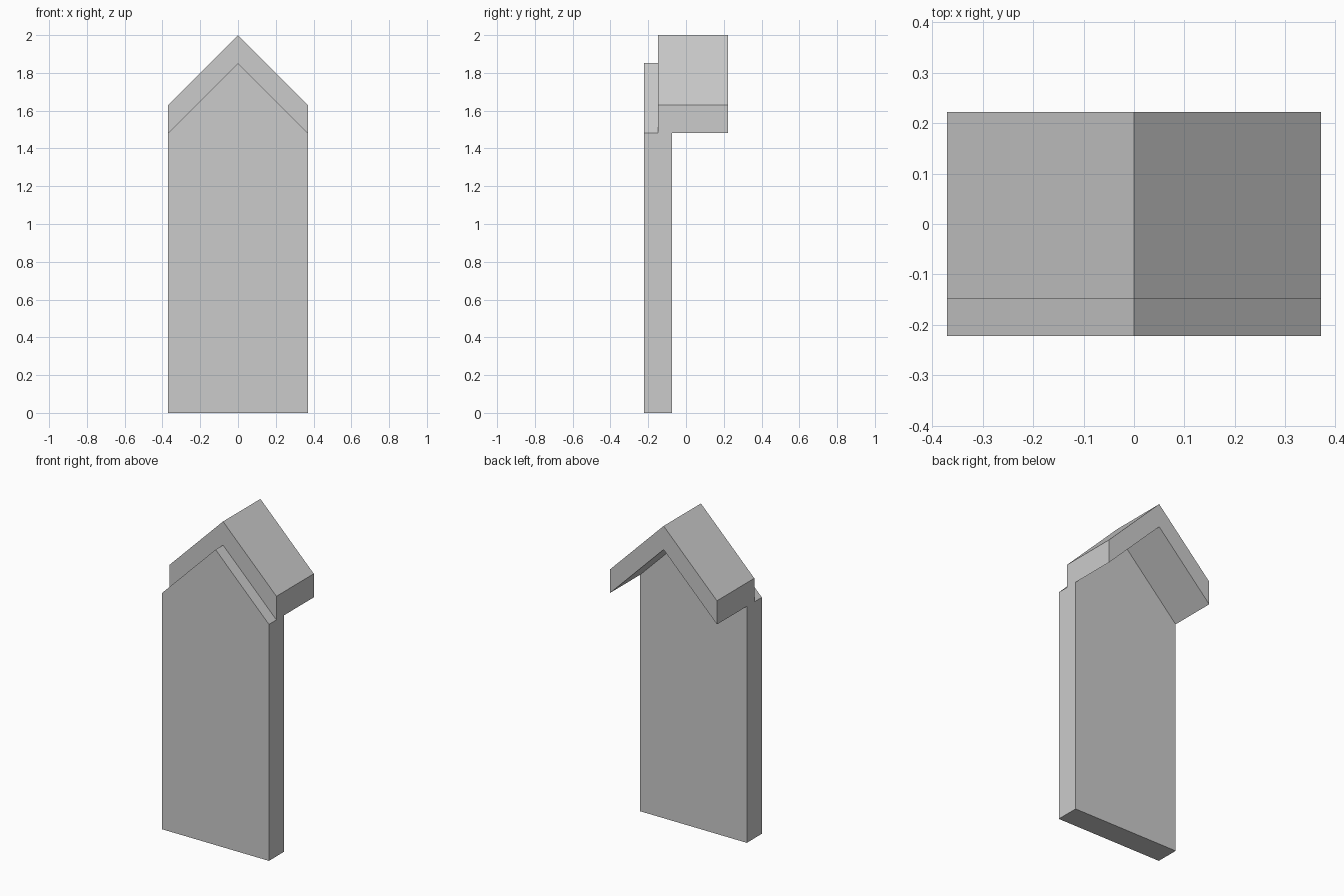
import bpy
import bmesh
from mathutils import Vector

cube = bpy.data.objects.get("Cube")
if cube:
    bpy.data.objects.remove(cube, do_unlink=True)

# Main dimensions
HALF = 0.37                                       # half width, also the 45 degree roof rise
RIDGE_LOW, RIDGE_HIGH = 1.852, 2.0
EAVE_LOW, EAVE_HIGH = RIDGE_LOW - HALF, RIDGE_HIGH - HALF
WALL_FRONT, ROOF_FRONT, WALL_BACK, ROOF_BACK = -0.222, -0.148, -0.074, 0.222

grey = bpy.data.materials.new("light grey")
grey.use_nodes = True
colour = (0.6, 0.6, 0.6, 1)
grey.diffuse_color = colour
grey.node_tree.nodes["Principled BSDF"].inputs["Base Color"].default_value = colour

bm = bmesh.new()


def face(*points):
    bm.faces.new([bm.verts.new(Vector(p)) for p in points])


def slope(side, y0, y1, eave, ridge):
    """One sloping plane running from y0 to y1."""
    x = side * HALF
    face((x, y0, eave), (0, y0, ridge), (0, y1, ridge), (x, y1, eave))


# Front and back of the pointed wall slab
for y in (WALL_FRONT, WALL_BACK):
    face((-HALF, y, 0), (HALF, y, 0), (HALF, y, EAVE_LOW),
         (0, y, RIDGE_LOW), (-HALF, y, EAVE_LOW))

# Underside of the slab
face((-HALF, WALL_FRONT, 0), (HALF, WALL_FRONT, 0),
     (HALF, WALL_BACK, 0), (-HALF, WALL_BACK, 0))

for side in (-1, 1):
    x = side * HALF
    # Front ledge, roof top and roof soffit
    slope(side, WALL_FRONT, ROOF_FRONT, EAVE_LOW, RIDGE_LOW)
    slope(side, ROOF_FRONT, ROOF_BACK, EAVE_HIGH, RIDGE_HIGH)
    slope(side, WALL_BACK, ROOF_BACK, EAVE_LOW, RIDGE_LOW)
    # Gable ends of the roof
    for y in (ROOF_FRONT, ROOF_BACK):
        face((x, y, EAVE_LOW), (0, y, RIDGE_LOW),
             (0, y, RIDGE_HIGH), (x, y, EAVE_HIGH))
    # Continuous side of wall and roof
    face((x, WALL_FRONT, 0), (x, WALL_BACK, 0), (x, WALL_BACK, EAVE_LOW),
         (x, ROOF_BACK, EAVE_LOW), (x, ROOF_BACK, EAVE_HIGH),
         (x, ROOF_FRONT, EAVE_HIGH), (x, ROOF_FRONT, EAVE_LOW),
         (x, WALL_FRONT, EAVE_LOW))

# Weld into one closed shell
bmesh.ops.remove_doubles(bm, verts=bm.verts[:], dist=0.0001)
bmesh.ops.recalc_face_normals(bm, faces=bm.faces[:])
mesh = bpy.data.meshes.new("roofed_wall_panel")
bm.to_mesh(mesh)
bm.free()
mesh.materials.append(grey)
panel = bpy.data.objects.new("roofed_wall_panel", mesh)
bpy.context.collection.objects.link(panel)
